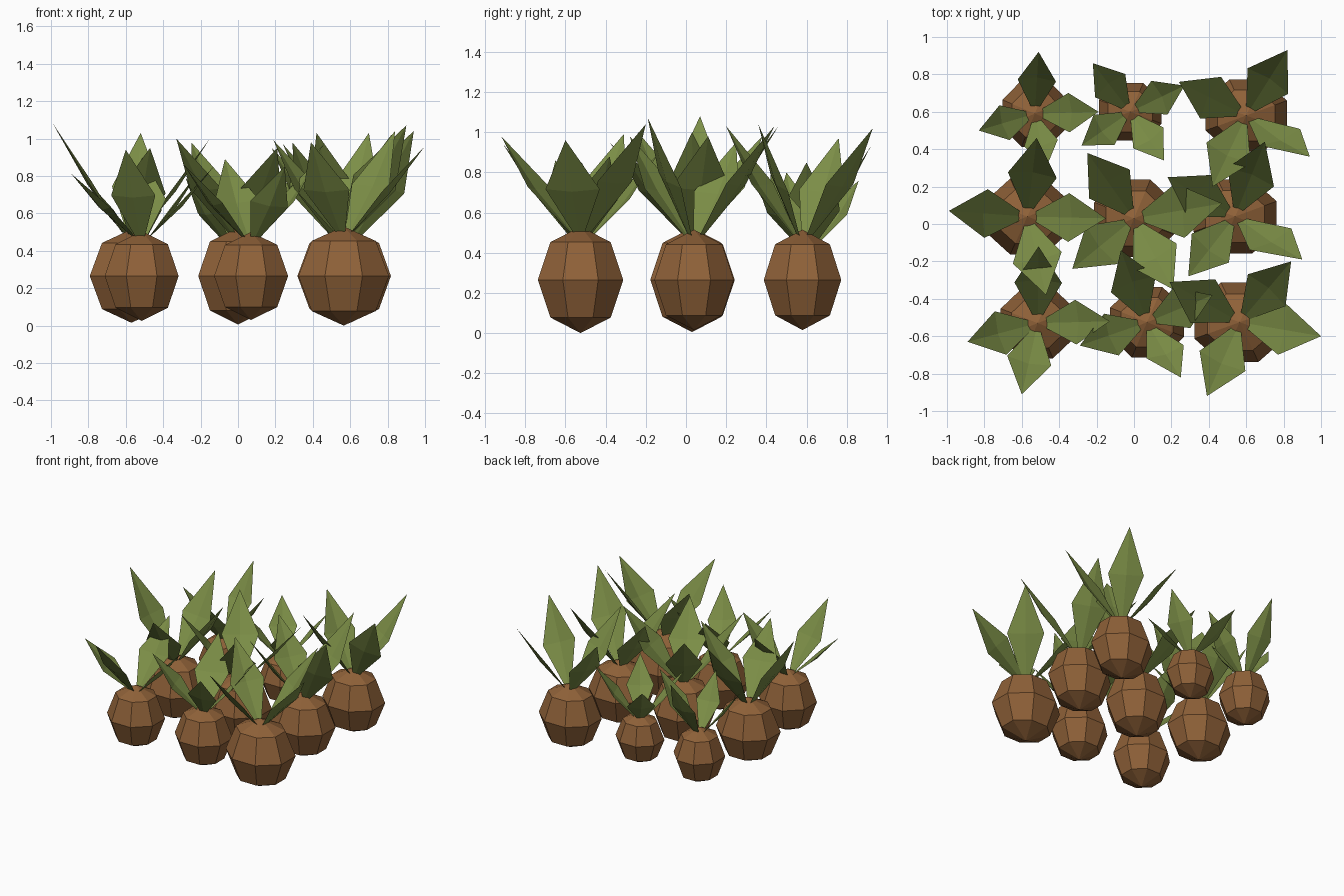
import bpy
import bmesh
from math import radians
from mathutils import Vector, Matrix

cube = bpy.data.objects.get("Cube")
if cube:
    bpy.data.objects.remove(cube, do_unlink=True)


def make_material(name, color):
    mat = bpy.data.materials.new(name)
    mat.use_nodes = True
    mat.diffuse_color = (*color, 1)
    node = next(n for n in mat.node_tree.nodes if n.type == "BSDF_PRINCIPLED")
    node.inputs["Base Color"].default_value = (*color, 1)
    node.inputs["Roughness"].default_value = 0.9
    return mat


BROWN = make_material("bulb brown", (0.275, 0.12, 0.04))
GREEN = make_material("leaf green", (0.2, 0.27, 0.062))
CENTRE_Z = 0.265


def finish(bm, name, mat):
    mesh = bpy.data.meshes.new(name)
    bm.to_mesh(mesh)
    bm.free()
    mesh.materials.append(mat)
    obj = bpy.data.objects.new(name, mesh)
    bpy.context.collection.objects.link(obj)


# Faceted eight-sided bulb
def make_bulb(name, centre, radii):
    bm = bmesh.new()
    bmesh.ops.create_uvsphere(bm, u_segments=8, v_segments=4, radius=1)
    spin = Matrix.Rotation(radians(22.5), 4, "Z")
    rx, ry, rz = radii
    size = Matrix.Diagonal((rx * 1.07, ry * 1.07, rz, 1))
    bm.transform(Matrix.Translation(centre) @ size @ spin)
    finish(bm, name, BROWN)


# Folded kite-shaped leaf running from the crown to its tip
def add_leaf(bm, crown, tip, roll):
    out = Vector((tip.x - crown.x, tip.y - crown.y, 0))
    length = out.length
    out.normalize()
    base = crown + out * 0.03
    axis = (tip - base).normalized()
    # Only leaves reaching forward and to the left are rolled over
    angle = -roll if out.x > 0 and out.y < 0 else 0
    side = Matrix.Rotation(radians(angle), 3, axis) @ Vector((-out.y, out.x, 0))
    middle = base.lerp(tip, 0.49)
    rib = middle - axis.cross(side) * 0.02
    wide = side * length * 0.31
    foot = side * 0.02

    b0, b1, b2 = [bm.verts.new(p) for p in (base - foot, base, base + foot)]
    m0, m1, m2 = [bm.verts.new(p) for p in (middle - wide, rib, middle + wide)]
    t = bm.verts.new(tip)
    for face in ((b0, b1, m1, m0), (b1, b2, m2, m1), (m0, m1, t), (m1, m2, t)):
        bm.faces.new(face)


# One bulb with its crown of leaves
def make_plant(place, x, y, radii, tips, roll=0):
    make_bulb(place + "_bulb", (x, y, CENTRE_Z), radii)
    crown = Vector((x, y, CENTRE_Z + radii[2] * 0.82))
    bm = bmesh.new()
    for tip in tips:
        add_leaf(bm, crown, Vector(tip), roll)
    finish(bm, place + "_leaves", GREEN)


# Back row
make_plant("back_right", -.53, .59, (.175, .18, .215),
           ((-.51, .92, .93), (-.83, .50, .80), (-.19, .60, .85), (-.47, .30, .80)))
make_plant("back_middle", -.02, .60, (.17, .155, .195),
           ((-.22, .86, .76), (.27, .74, .80), (-.28, .42, .79), (.16, .34, .78)))
make_plant("back_left", .60, .58, (.22, .195, .25),
           ((.82, .93, 1.02), (.94, .36, 1.04), (.24, .76, .97), (.42, .20, 1.03)),
           roll=40)

# Middle row
make_plant("centre_right", -.57, .04, (.225, .205, .25),
           ((-.52, .46, 1.03), (-.99, .07, 1.08), (-.15, .03, 1.0), (-.47, -.38, .95)))
make_plant("centre_middle", 0, .03, (.215, .21, .26),
           ((-.25, .38, .98), (.47, .11, .98), (-.33, -.24, 1.0), (.21, -.35, .95)))
make_plant("centre_left", .54, .04, (.225, .20, .25),
           ((.70, .44, 1.03), (.90, -.19, 1.07), (.18, .25, .95), (.29, -.28, .98)),
           roll=35)

# Front row
make_plant("front_right", -.515, -.53, (.20, .19, .24),
           ((-.51, -.12, .90), (-.89, -.63, .81), (-.13, -.52, .85), (-.60, -.91, .94)))
make_plant("front_middle", .07, -.525, (.20, .19, .235),
           ((-.07, -.14, .89), (.42, -.38, .88), (-.29, -.65, .86), (.25, -.82, .85)),
           roll=15)
make_plant("front_left", .565, -.525, (.245, .215, .265),
           ((.84, -.20, 1.04), (1.0, -.60, .96), (.19, -.31, .99), (.39, -.92, .98)))
